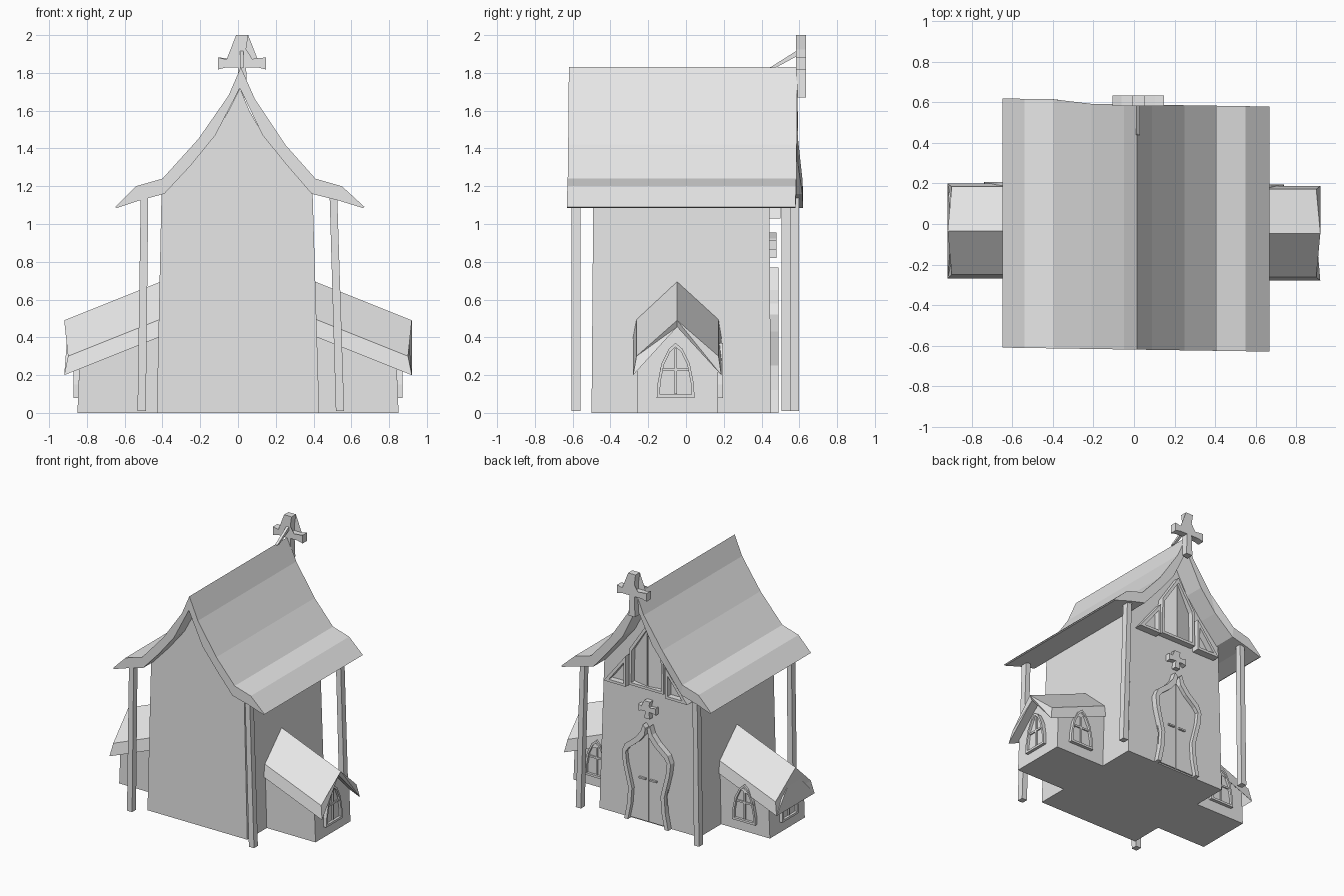
import bpy, bmesh
from mathutils import Vector

if "Cube" in bpy.data.objects:
    bpy.data.objects.remove(bpy.data.objects["Cube"])

stone = bpy.data.materials.new("pale_grey")
stone.diffuse_color = (0.8, 0.8, 0.8, 1)
stone.use_nodes = True
stone.node_tree.nodes["Principled BSDF"].inputs["Base Color"].default_value = stone.diffuse_color


def finish(name, bm):
    bmesh.ops.recalc_face_normals(bm, faces=bm.faces)
    me = bpy.data.meshes.new(name)
    bm.to_mesh(me)
    bm.free()
    me.materials.append(stone)
    ob = bpy.data.objects.new(name, me)
    bpy.context.collection.objects.link(ob)
    return ob


def loft(name, a, b):
    """Solid between two matching closed loops of 3D points."""
    bm = bmesh.new()
    va, vb = [bm.verts.new(p) for p in a], [bm.verts.new(p) for p in b]
    n = len(a)
    for i in range(n):
        j = (i + 1) % n
        bm.faces.new((va[i], va[j], vb[j], vb[i]))
    caps = [bm.faces.new(va), bm.faces.new(vb[::-1])]
    bmesh.ops.triangulate(bm, faces=caps)
    return finish(name, bm)


def band(name, outer, inner, place, d0, d1, closed):
    """Extruded strip between two matching 2D lines."""
    bm = bmesh.new()
    rows = [[bm.verts.new(place(u, v, d)) for u, v in line]
            for line, d in ((outer, d0), (outer, d1), (inner, d1), (inner, d0))]
    n = len(outer)
    for i in range(n if closed else n - 1):
        j = (i + 1) % n
        for k in range(4):
            r, s = rows[k], rows[(k + 1) % 4]
            bm.faces.new((r[i], r[j], s[j], s[i]))
    if not closed:
        for i in (0, -1):
            bm.faces.new([r[i] for r in rows])
    return finish(name, bm)


def plate(name, pts, place, d0, d1):
    return loft(name, [place(u, v, d0) for u, v in pts],
                [place(u, v, d1) for u, v in pts])


def rect(u0, u1, v0, v1):
    return [(u0, v0), (u1, v0), (u1, v1), (u0, v1)]


def on_back(x0=0):
    return lambda u, v, d: Vector((x0 + u, d, v))


def on_side(s, y0):
    return lambda u, v, d: Vector((s * d, y0 + u, v))


# main hall with curved gable
gable = [(-0.405, 1.16), (-0.27, 1.30), (-0.13, 1.46), (-0.05, 1.60), (0.01, 1.72),
         (0.06, 1.60), (0.14, 1.46), (0.27, 1.30), (0.395, 1.16)]
hall = [(-0.43, 0)] + gable + [(0.43, 0)]
loft("hall", [(x, -0.50 + 0.008 * z, z) for x, z in hall],
     [(x, 0.45 - 0.008 * z, z) for x, z in hall])

# swept main roof
top = [(-0.65, 1.09), (-0.54, 1.20), (-0.40, 1.24), (-0.21, 1.45), (-0.05, 1.68),
       (0.015, 1.83), (0.09, 1.66), (0.25, 1.42), (0.41, 1.24), (0.55, 1.20), (0.67, 1.09)]
under = [(-0.64, 1.085), (-0.52, 1.125), (-0.39, 1.16), (-0.25, 1.31), (-0.12, 1.47),
         (0.01, 1.72), (0.13, 1.47), (0.26, 1.31), (0.39, 1.16), (0.53, 1.125), (0.66, 1.085)]


def roof_place(x, z, d):
    y = -0.62 - 0.015 * x if d < 0 else 0.59 - 0.015 * x + (0.02 if x < -0.3 else 0)
    return Vector((x, y, z))


band("roof", top, under, roof_place, -1, 1, False)

# corner posts, leaning slightly outward at the foot
for s, foot, head in ((-1, -0.51, -0.495), (1, 0.54, 0.505)):
    for end, y in (("front", -0.582), ("back", 0.53 if s > 0 else 0.575)):
        loft(f"{end}_post",
             [(foot + u, y + v, 0.01) for u, v in rect(-0.022, 0.022, -0.024, 0.024)],
             [(head + u, y + v, 1.15) for u, v in rect(-0.02, 0.02, -0.024, 0.024)])

# pointed window: frame, pane and crossed bars
half = [(0.1, 0.08), (0.097, 0.15), (0.075, 0.26), (0.035, 0.34)]
arch = half + [(0, 0.37)] + [(-u, v) for u, v in half[::-1]]


def window(place, d):
    inner = [(u * 0.83, 0.21 + (v - 0.21) * 0.87) for u, v in arch]
    band("window_frame", arch, inner, place, d - 0.02, d + 0.025, True)
    plate("window_pane", inner, place, d - 0.02, d + 0.006)
    plate("window_mullion", rect(-0.007, 0.007, 0.1, 0.34), place, d, d + 0.015)
    plate("window_crossbar", rect(-0.082, 0.082, 0.222, 0.236), place, d, d + 0.015)


# side wings with sloping gabled roofs
for s in (-1, 1):
    dy = 0.012 if s < 0 else 0
    wall = [(-0.26, 0), (0.17, 0), (0.17, 0.25), (-0.047, 0.47), (-0.26, 0.25)]
    loft("wing", [(s * 0.3, y + dy, z + (0.21 if z else 0)) for y, z in wall],
         [(s * (0.85 - 0.04 * z), y + dy, z) for y, z in wall])
    # each point: outer x, y, z at the free end
    sec = [(0.92, -0.28, 0.20), (0.90, -0.262, 0.30), (0.92, -0.047, 0.49),
           (0.90, 0.172, 0.30), (0.92, 0.187, 0.20), (0.90, -0.047, 0.455)]
    loft("wing_roof", [(s * x, y + dy, z) for x, y, z in sec],
         [(s * 0.38, y + dy, z + (x - 0.38) * 0.4) for x, y, z in sec])
    window(on_side(s, -0.055 + dy), 0.845)
    window(on_back(s * 0.64), 0.17 + dy)

# double door with ogee surround
back = on_back()
curve = [(0.19, 0.0), (0.165, 0.12), (0.155, 0.25), (0.20, 0.43), (0.21, 0.52),
         (0.185, 0.58), (0.10, 0.65), (0.05, 0.71), (0.03, 0.77)]
for s in (-1, 1):
    outer = [(s * u, v) for u, v in curve]
    inner = [(s * max(u - 0.032, 0.008), v - (0.025 if v > 0.55 else 0)) for u, v in curve]
    band("door_surround", outer, inner, back, 0.43, 0.49, False)
    leaf = [(s * 0.003, 0.01)] + [(u, max(v, 0.01)) for u, v in inner[:-1]] + [(s * 0.003, 0.70)]
    plate("door_leaf", leaf, back, 0.43, 0.46)
    plate("door_handle", rect(s * 0.02, s * 0.075, 0.335, 0.347), back, 0.45, 0.475)

# flared cross outline, shared by both crosses
def cross(name, cx, cz, w, arm, up, down, d0, d1):
    t = w * 0.65
    pts = [(w, up), (t, up * 0.5), (t, t), (arm * 0.65, t), (arm, w), (arm, -w),
           (arm * 0.65, -t), (t, -t), (w * 0.85, -down)]
    pts += [(-u, v) for u, v in pts[::-1]]
    plate(name, [(cx + u, cz + v) for u, v in pts], back, d0, d1)


cross("ridge_cross", 0.022, 1.85, 0.032, 0.127, 0.15, 0.18, 0.582, 0.635)
cross("door_cross", 0.0, 0.89, 0.026, 0.075, 0.065, 0.07, 0.43, 0.48)
loft("cross_brace", [(0.01, 0.44, 1.825), (0.03, 0.44, 1.825), (0.03, 0.47, 1.825), (0.01, 0.47, 1.825)],
     [(0.01, 0.59, 1.92), (0.03, 0.59, 1.92), (0.03, 0.59, 1.89), (0.01, 0.59, 1.89)])

# gable window: framed tall centre light with angled shutters and triangular side lights
tall = [(0.15, 1.05), (0.145, 1.33), (0, 1.55), (-0.145, 1.33), (-0.15, 1.05)]
tall_in = [(0.13, 1.07), (0.125, 1.32), (0, 1.51), (-0.125, 1.32), (-0.13, 1.07)]
band("gable_window_frame", tall, tall_in, back, 0.43, 0.49, True)
for s in (-1, 1):
    pane = [(0.004, 1.07), (0.13, 1.07), (0.125, 1.32), (0.004, 1.505)]
    loft("gable_shutter", [(s * u, 0.43, v) for u, v in pane],
         [(s * u, 0.475 - 0.2 * u, v) for u, v in pane])
    tri = [(s * 0.17, 1.03), (s * 0.36, 1.03), (s * 0.17, 1.27)]
    tri_in = [(s * 0.19, 1.05), (s * 0.315, 1.05), (s * 0.19, 1.21)]
    band("side_light_frame", tri, tri_in, back, 0.43, 0.50, True)
    plate("side_light", tri_in, back, 0.43, 0.455)
